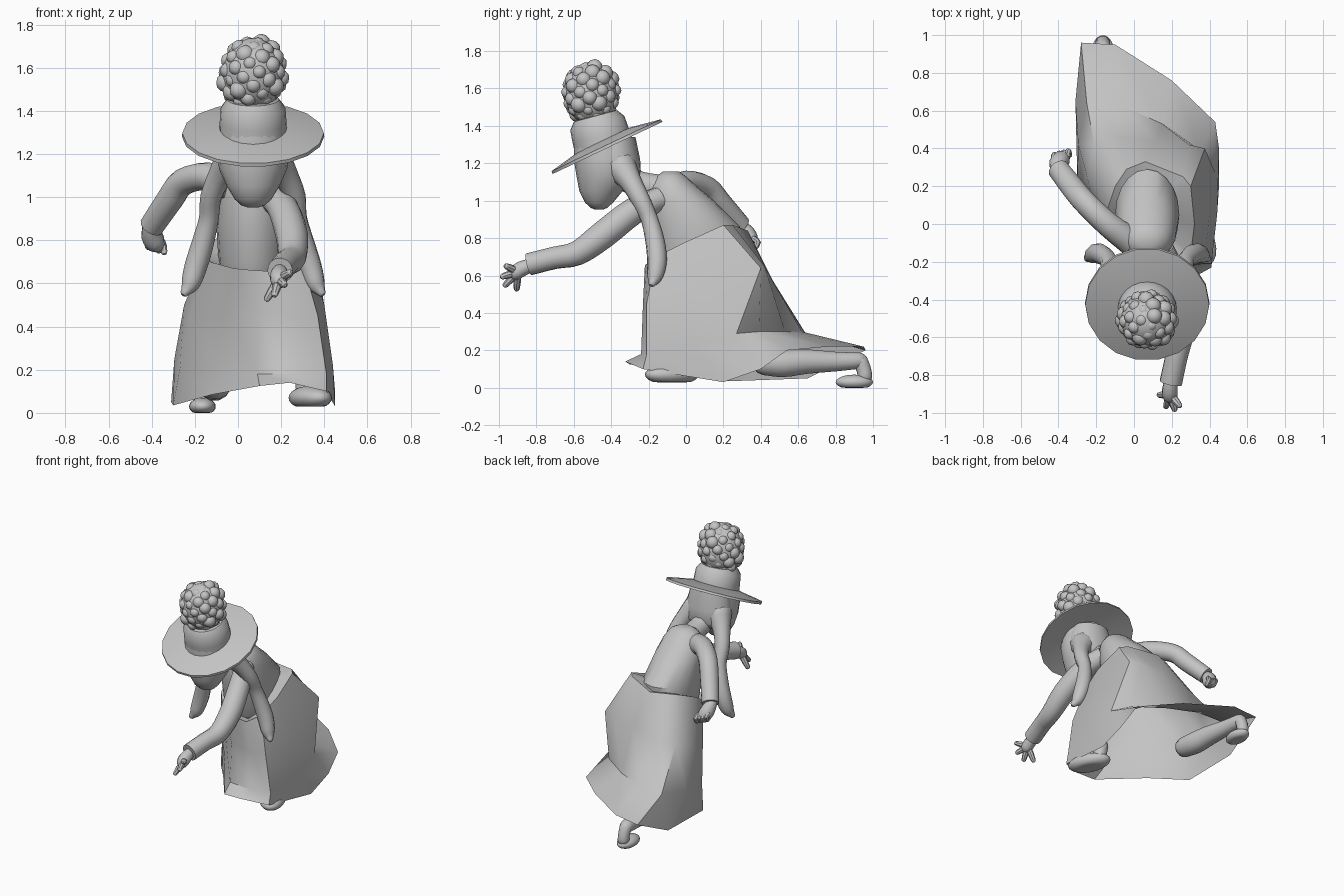
import bpy, bmesh, math, random
from mathutils import Vector, Matrix

if "Cube" in bpy.data.objects:
    bpy.data.objects.remove(bpy.data.objects["Cube"])

random.seed(4)
CX = 0.07                      # middle plane of the figure
grey = bpy.data.materials.new("plain grey")
grey.diffuse_color = (0.55, 0.55, 0.55, 1)
grey.use_nodes = True
grey.node_tree.nodes["Principled BSDF"].inputs["Base Color"].default_value = grey.diffuse_color


def finish(name, bm, angle=40):
    bmesh.ops.recalc_face_normals(bm, faces=bm.faces)
    me = bpy.data.meshes.new(name)
    bm.to_mesh(me)
    bm.free()
    me.materials.append(grey)
    me.shade_smooth()
    me.set_sharp_from_angle(angle=math.radians(angle))
    ob = bpy.data.objects.new(name, me)
    bpy.context.collection.objects.link(ob)
    return ob


def loft(bm, rings, caps=True):
    vs = [[bm.verts.new(p) for p in r] for r in rings]
    n = len(vs[0])
    for a, b in zip(vs, vs[1:]):
        for i in range(n):
            j = (i + 1) % n
            bm.faces.new((a[i], a[j], b[j], b[i]))
    if caps:
        bm.faces.new(vs[0][::-1])
        bm.faces.new(vs[-1])


def spline(pts, steps):
    """Catmull-Rom through points of any dimension."""
    p = [Vector(q) for q in pts]
    p = [p[0] * 2 - p[1]] + p + [p[-1] * 2 - p[-2]]
    out = []
    for i in range(1, len(p) - 2):
        for s in range(steps):
            t = s / steps
            a, b, c, d = p[i - 1:i + 3]
            out.append(0.5 * (2 * b + (c - a) * t + (2 * a - 5 * b + 4 * c - d) * t * t
                              + (3 * b - a - 3 * c + d) * t ** 3))
    return out + [p[-2]]


def tube(bm, pts, n=12, steps=3, rounded=True):
    """Round tube through (x, y, z, radius) points."""
    path = [(Vector(v[:3]), v[3]) for v in spline(pts, steps)]
    if rounded:
        for front in (True, False):
            e, f = (path[0], path[1]) if front else (path[-1], path[-2])
            d = (e[0] - f[0]).normalized()
            extra = [(e[0] + d * e[1] * 0.5, e[1] * 0.84), (e[0] + d * e[1] * 0.85, e[1] * 0.45)]
            path = extra[::-1] + path if front else path + extra
    rings, side, last = [], None, None
    for i, (c, r) in enumerate(path):
        t = (path[min(i + 1, len(path) - 1)][0] - path[max(i - 1, 0)][0]).normalized()
        if side is None:
            side = t.orthogonal().normalized()
        else:
            side = last.rotation_difference(t) @ side
        last = t
        up = t.cross(side)
        rings.append([c + (side * math.cos(k * math.tau / n) + up * math.sin(k * math.tau / n)) * r
                      for k in range(n)])
    loft(bm, rings)


def ovals(bm, rows, n=20):
    """Stack of level ovals: (y, z, x radius, y radius)."""
    loft(bm, [[(CX + rx * math.cos(k * math.tau / n), y + ry * math.sin(k * math.tau / n), z)
               for k in range(n)] for y, z, rx, ry in rows])


def lathe(name, profile, origin, tilt, n):
    bm = bmesh.new()
    loft(bm, [[(r * math.cos(k * math.tau / n), r * math.sin(k * math.tau / n), h)
               for k in range(n)] for r, h in profile])
    bm.transform(Matrix.Translation(origin) @ Matrix.Rotation(math.radians(tilt), 4, 'X'))
    return finish(name, bm, 35)


# Skirt: waist, hip, fold and hem rings, each from front centre round by +x
waist = [(.08, -.20, .66), (.22, -.22, .655), (.30, -.16, .70), (.32, 0, .78), (.30, .20, .87), (.26, .25, .87),
         (.06, .33, .84), (-.04, .29, .84), (-.10, .20, .81), (-.14, .08, .76), (-.13, -.01, .70), (-.02, -.15, .67)]
hip = [(.09, -.20, .45), (.25, -.23, .45), (.37, -.21, .45), (.40, .05, .50), (.375, .40, .64), (.29, .42, .65),
       (.12, .44, .61), (-.08, .46, .58), (-.21, .42, .56), (-.25, .26, .50), (-.22, .12, .45), (-.07, -.05, .45)]
fold = [(.09, -.22, .18), (.27, -.24, .18), (.41, -.21, .18), (.44, .05, .22), (.43, .27, .29), (.35, .39, .30),
        (.15, .53, .30), (-.05, .62, .30), (-.25, .64, .29), (-.295, .42, .25), (-.27, .20, .2), (-.10, -.01, .19)]
hem = [(.10, -.30, .125), (.24, -.325, .14), (.41, -.23, .10), (.45, .20, .03), (.45, .40, .10), (.43, .54, .20),
       (.20, .76, .22), (-.10, .95, .22), (-.28, .96, .20), (-.31, .65, .05), (-.30, .23, .035), (-.12, 0, .085)]
# inner band joins the waist to the torso
band = [(x + (.07 - x) * .35, y + (.06 - y) * .35, z - .03) for x, y, z in waist]
bm = bmesh.new()
loft(bm, [band, waist, hip, fold, hem], caps=False)
finish("skirt", bm, 45)

# Torso and neck
bm = bmesh.new()
ovals(bm, [(.06, .62, .14, .19), (.06, .70, .16, .225), (.05, .86, .17, .24), (-.03, 1.0, .155, .18),
           (-.07, 1.08, .135, .125), (-.08, 1.13, .10, .08), (-.08, 1.155, .05, .045)])
tube(bm, [(CX, -.12, 1.06, .08), (CX, -.25, 1.09, .07), (CX, -.36, 1.14, .08)])
finish("torso", bm)

# Head tapering to the chin, with hair at the back
bm = bmesh.new()
ovals(bm, [(-.44, 1.32, .15, .16), (-.435, 1.22, .168, .165), (-.43, 1.13, .158, .155), (-.455, 1.05, .122, .115),
           (-.465, .99, .085, .075), (-.465, .962, .055, .045), (-.465, .952, .025, .02)])
finish("head", bm)
bm = bmesh.new()
ovals(bm, [(-.40, 1.34, .14, .13), (-.375, 1.22, .165, .13), (-.34, 1.13, .16, .10), (-.32, 1.09, .12, .06)])
finish("back_hair", bm, 70)

# Hair tails
for name, sx in (("right_hair_tail", 1), ("left_hair_tail", -1)):
    bm = bmesh.new()
    tail = [(.09, -.35, 1.18, .09), (.15, -.295, 1.10, .06), (.195, -.24, 1.0, .05), (.205, -.195, .90, .046),
            (.235, -.165, .78, .052), (.265, -.155, .68, .053), (.29, -.165, .60, .044), (.315, -.18, .56, .022)]
    tube(bm, [(CX + sx * x, y, z, r) for x, y, z, r in tail], 10)
    finish(name, bm)

# Hat brim and crown
lathe("hat_brim", [(.02, .035), (.16, .035), (.328, .004), (.33, -.012), (.15, .012), (.02, .012)],
      (CX, -.425, 1.293), 25.4, 18)
lathe("hat_crown", [(.16, -.03), (.155, .1), (.15, .17), (.12, .21), (.02, .22)], (CX, -.43, 1.25), 15, 24)

# Curly ball on top: clustered round curls
bm = bmesh.new()
place = Matrix.Translation((CX, -.507, 1.57)) @ Matrix.Rotation(math.radians(12), 4, 'X')
bmesh.ops.create_icosphere(bm, subdivisions=3, radius=1,
                           matrix=place @ Matrix.Diagonal((.145, .145, .17, 1)))
N = 62
for i in range(N):
    h = 1 - 2 * (i + .5) / N
    a = i * 2.39996
    w = math.sqrt(1 - h * h)
    d = Vector((w * math.cos(a) * .128, w * math.sin(a) * .128, h * .15)) * random.uniform(.92, 1.04)
    bmesh.ops.create_icosphere(bm, subdivisions=2, radius=random.uniform(.032, .046),
                               matrix=Matrix.Translation(place @ d))
finish("curly_top", bm)

# Arms with open cuffs
arms = {
    "reaching_arm": [(.15, -.14, 1.01, .065), (.21, -.28, .945, .072), (.25, -.44, .82, .075),
                     (.25, -.58, .72, .066), (.225, -.70, .695, .06), (.195, -.84, .66, .06)],
    "trailing_arm": [(-.02, -.09, 1.05, .075), (-.14, 0, 1.095, .066), (-.255, .11, 1.07, .063),
                     (-.315, .18, .99, .063), (-.40, .29, .865, .058)]}
for name, pts in arms.items():
    bm = bmesh.new()
    tube(bm, pts, 14, 3, rounded=False)
    finish(name, bm)

# Open hand
bm = bmesh.new()
tube(bm, [(.195, -.82, .66, .035), (.19, -.88, .635, .042), (.19, -.91, .615, .04)], 10, 2)
for end in [(.24, -.96, .65), (.215, -.98, .595), (.17, -.965, .55), (.135, -.905, .53)]:
    base = Vector((.19, -.90, .62)).lerp(Vector(end), .2)
    tube(bm, [(*base, .021), (*base.lerp(Vector(end), .55), .02), (*end, .016)], 8, 2)
finish("open_hand", bm)

# Closed hand
bm = bmesh.new()
tube(bm, [(-.405, .28, .87, .038), (-.40, .32, .825, .05), (-.385, .34, .79, .048)], 10, 2)
for i in range(4):
    s = Vector((-.425 + i * .024, .345 + i * .006, .82 - i * .008))
    tube(bm, [(*s, .016), (s.x + .005, s.y + .02, s.z - .02, .018), (s.x + .01, s.y + .002, s.z - .05, .016)], 8, 2)
finish("closed_hand", bm)


def foot(name, centre, size, turn=0):
    bm = bmesh.new()
    bmesh.ops.create_uvsphere(bm, u_segments=20, v_segments=12, radius=1)
    for v in bm.verts:
        v.co.z = max(v.co.z, -.75)          # flat sole
    bm.transform(Matrix.Translation(centre) @ Matrix.Rotation(math.radians(turn), 4, 'Z')
                 @ Matrix.Diagonal((*size, 1)))
    finish(name, bm, 50)


# Front foot with a short ankle
bm = bmesh.new()
tube(bm, [(.31, .02, .17, .05), (.315, .01, .08, .045)], 12, 2)
finish("front_ankle", bm)
foot("front_foot", (.335, -.075, .07), (.085, .155, .055), 25)

# Back leg stretched behind, standing on its toes
bm = bmesh.new()
tube(bm, [(-.10, .42, .135, .07), (-.11, .52, .13, .075), (-.13, .64, .14, .068),
          (-.15, .80, .14, .054), (-.165, .925, .145, .045)])
tube(bm, [(-.165, .93, .145, .042), (-.165, .95, .10, .04), (-.165, .957, .06, .04)], 12, 2)
finish("back_leg", bm)
foot("back_foot", (-.165, .90, .03), (.062, .10, .04), 0)
